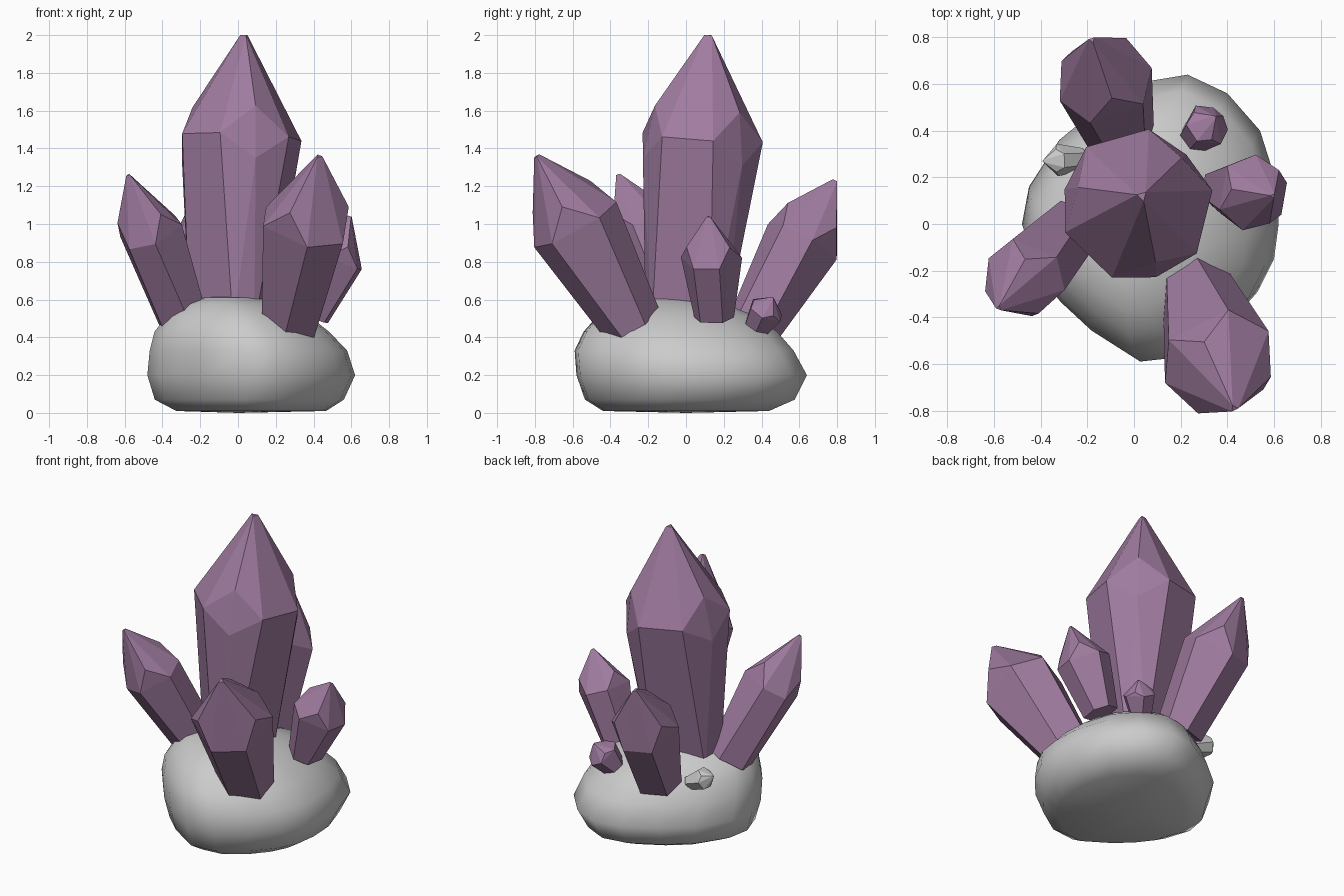
import bpy, bmesh
from math import sin, cos, radians
from mathutils import Vector

if "Cube" in bpy.data.objects:
    bpy.data.objects.remove(bpy.data.objects["Cube"])

purple = bpy.data.materials.new("purple_crystal")
purple.diffuse_color = (0.35, 0.20, 0.35, 1)
purple.use_nodes = True
purple.node_tree.nodes["Principled BSDF"].inputs["Base Color"].default_value = purple.diffuse_color


def finish(bm, name, mat=None):
    bmesh.ops.recalc_face_normals(bm, faces=bm.faces)
    me = bpy.data.meshes.new(name)
    bm.to_mesh(me)
    bm.free()
    ob = bpy.data.objects.new(name, me)
    bpy.context.collection.objects.link(ob)
    if mat:
        me.materials.append(mat)
    return ob


def crystal(name, base, tip, r, twist, mat, root=0.65, shoulder=0.62, ridge=0.74,
            spread=26, heel=None):
    """Flaring prism with a three-faced point; heel closes the kite under each ridge."""
    base, tip = Vector(base), Vector(tip)
    axis = tip - base
    length = axis.length
    rot = Vector((0, 0, 1)).rotation_difference(axis)
    bm = bmesh.new()

    def add(radius, deg, t):
        a = radians(deg)
        p = Vector((radius * cos(a), radius * sin(a), t * length))
        bm.verts.new(base + rot @ p)

    for k in range(3):
        a = twist + 120 * k
        for side in (-1, 1):
            add(r * root, a + side * spread, 0)
            add(r, a + side * 35, shoulder)
        add(r * 0.81, a, ridge)
        add(r * 0.07, a, 1)
        if heel:
            add(r * 0.95, a, heel)
    bmesh.ops.convex_hull(bm, input=bm.verts)
    bmesh.ops.dissolve_limit(bm, angle_limit=radians(2), verts=bm.verts, edges=bm.edges)
    return finish(bm, name, mat)


# Crystals: base centre, tip, shoulder radius, twist
crystal("main_crystal", (-0.03, 0.01, 0.45), (0.035, 0.12, 2.0), 0.33, -74, purple,
        0.68, 0.65, 0.75, spread=15, heel=0.57)
crystal("front_crystal", (0.265, -0.28, 0.46), (0.43, -0.79, 1.36), 0.25, 118, purple, 0.65, 0.60, 0.74)
crystal("left_crystal", (-0.29, -0.03, 0.50), (-0.58, -0.36, 1.26), 0.18, -50, purple, 0.78, 0.60, 0.74)
crystal("back_crystal", (-0.05, 0.36, 0.45), (-0.18, 0.79, 1.23), 0.21, -70, purple, 0.7, 0.59, 0.74)
crystal("right_crystal", (0.385, 0.15, 0.51), (0.595, 0.12, 1.04), 0.165, 170, purple, 0.65, 0.58, 0.74)
crystal("small_crystal", (0.25, 0.36, 0.43), (0.35, 0.46, 0.61), 0.10, 30, purple)
crystal("grey_shard", (-0.22, 0.28, 0.44), (-0.39, 0.27, 0.52), 0.07, 60, None)

# Rock base: one plan outline lofted through scaled levels
outline = [(0.62, 0.0), (0.61, 0.18), (0.54, 0.40), (0.40, 0.56), (0.23, 0.64),
           (0.05, 0.61), (-0.15, 0.50), (-0.32, 0.36), (-0.45, 0.16), (-0.48, 0.0),
           (-0.42, -0.18), (-0.32, -0.31), (-0.18, -0.44), (0.04, -0.58),
           (0.22, -0.56), (0.40, -0.44), (0.53, -0.29), (0.60, -0.15)]
# z, scale, level centre
levels = [(0.01, 0.72, 0.07, 0.00), (0.07, 0.91, 0.06, 0.02), (0.20, 1.0, 0.07, 0.03),
          (0.33, 0.95, 0.055, -0.01), (0.43, 0.84, 0.02, -0.03), (0.51, 0.69, 0.0, -0.05),
          (0.575, 0.48, -0.02, -0.08), (0.61, 0.25, -0.04, -0.09)]
bm = bmesh.new()
rings = [[bm.verts.new((cx + (x - 0.07) * s, cy + (y - 0.03) * s, z)) for x, y in outline]
         for z, s, cx, cy in levels]
n = len(outline)
for lo, hi in zip(rings, rings[1:]):
    for i in range(n):
        j = (i + 1) % n
        bm.faces.new((lo[i], lo[j], hi[j], hi[i]))
for ring, point in ((rings[0], (0.0, 0.0, 0.0)), (rings[-1], (-0.04, -0.08, 0.62))):
    c = bm.verts.new(point)
    for i in range(n):
        bm.faces.new((ring[i], ring[(i + 1) % n], c))
rock = finish(bm, "rock_base")
for p in rock.data.polygons:
    p.use_smooth = True
